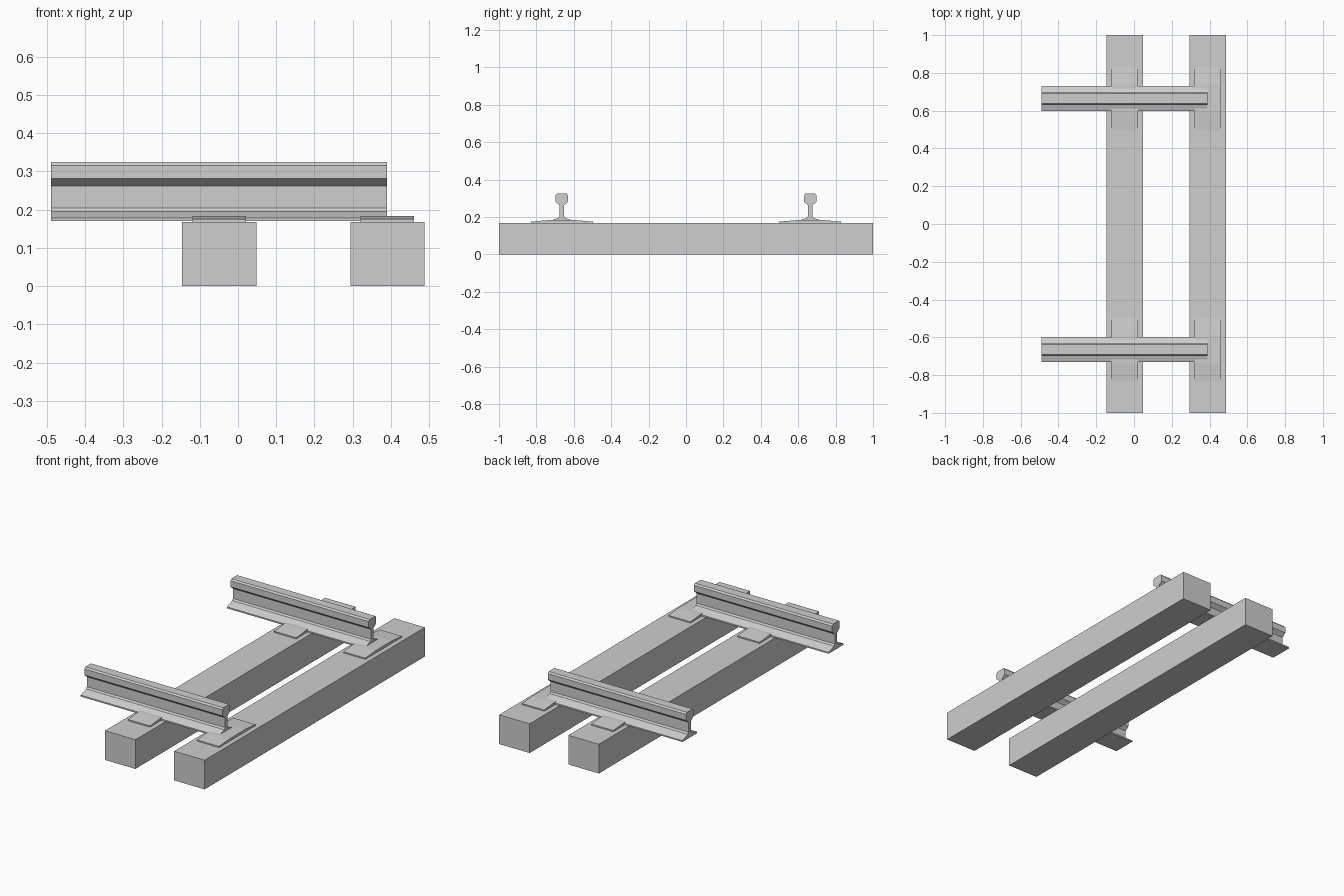
import bpy, bmesh

if "Cube" in bpy.data.objects:
    bpy.data.objects.remove(bpy.data.objects["Cube"])

mat = bpy.data.materials.new("light_grey")
mat.diffuse_color = (0.62, 0.62, 0.62, 1)
mat.use_nodes = True
mat.node_tree.nodes["Principled BSDF"].inputs["Base Color"].default_value = mat.diffuse_color


def extrude_x(name, half, yc, x0, x1):
    """Mirror a half profile (offset, z; bottom to top) and extrude it along x."""
    prof = [(yc + y, z) for y, z in half] + [(yc - y, z) for y, z in reversed(half)]
    bm = bmesh.new()
    face = bm.faces.new([bm.verts.new((x0, y, z)) for y, z in prof])
    ext = bmesh.ops.extrude_face_region(bm, geom=[face])
    moved = [v for v in ext["geom"] if isinstance(v, bmesh.types.BMVert)]
    bmesh.ops.translate(bm, verts=moved, vec=(x1 - x0, 0, 0))
    bmesh.ops.recalc_face_normals(bm, faces=bm.faces)
    me = bpy.data.meshes.new(name)
    bm.to_mesh(me)
    bm.free()
    me.materials.append(mat)
    bpy.context.collection.objects.link(bpy.data.objects.new(name, me))


SLEEPER = [(1.0, 0), (1.0, 0.168)]
# thin plate, sloping up towards the rail
PLATE = [(0.166, 0.167), (0.166, 0.175), (0.075, 0.183)]
# flat-bottomed rail: foot, web, chamfered head
RAIL = [(0.067, 0.17), (0.067, 0.178), (0.018, 0.195), (0.011, 0.205), (0.011, 0.262),
        (0.034, 0.281), (0.034, 0.316), (0.026, 0.325)]

# wooden sleepers
for i, xc in enumerate((-0.049, 0.391)):
    extrude_x(f"sleeper_{i + 1}", SLEEPER, 0, xc - 0.097, xc + 0.097)

# rails, with a base plate on each sleeper
for side, yc in (("front", -0.664), ("back", 0.664)):
    extrude_x(f"rail_{side}", RAIL, yc, -0.489, 0.39)
    for i, xc in enumerate((-0.049, 0.391)):
        extrude_x(f"base_plate_{side}_{i + 1}", PLATE, yc, xc - 0.07, xc + 0.07)
